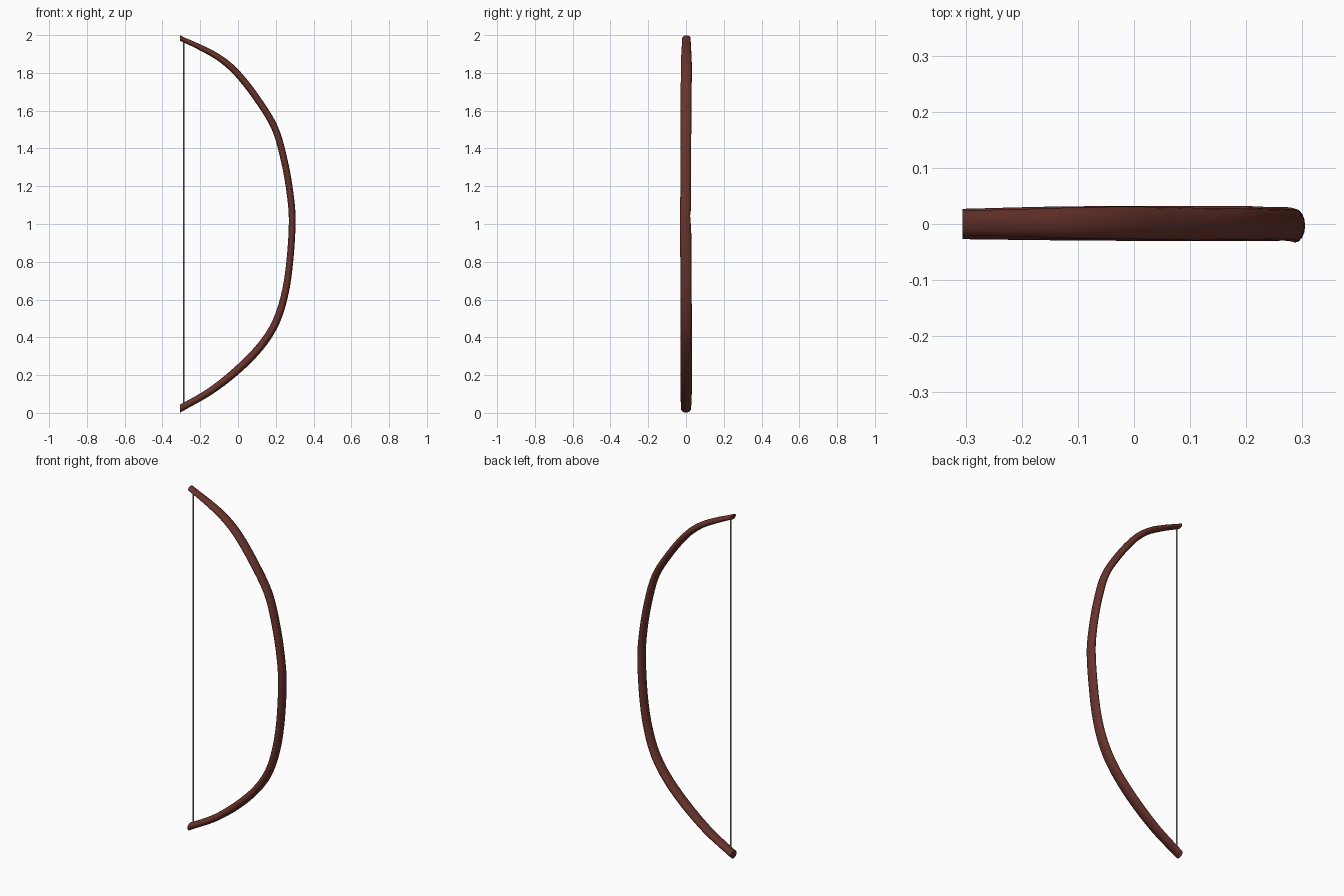
import bpy, bmesh, math
from mathutils import Vector

if "Cube" in bpy.data.objects:
    bpy.data.objects.remove(bpy.data.objects["Cube"])


def material(name, rgb):
    m = bpy.data.materials.new(name)
    m.diffuse_color = (*rgb, 1)
    m.use_nodes = True
    m.node_tree.nodes["Principled BSDF"].inputs["Base Color"].default_value = m.diffuse_color
    return m


wood = material("dark red wood", (0.14, 0.033, 0.025))
cord = material("light grey cord", (0.34, 0.34, 0.34))


def make_object(name, bm, mat):
    bmesh.ops.recalc_face_normals(bm, faces=bm.faces)
    me = bpy.data.meshes.new(name)
    bm.to_mesh(me)
    bm.free()
    me.materials.append(mat)
    ob = bpy.data.objects.new(name, me)
    bpy.context.collection.objects.link(ob)
    bpy.context.view_layer.objects.active = ob
    ob.select_set(True)
    bpy.ops.object.shade_smooth_by_angle(angle=math.radians(45))
    ob.select_set(False)
    return ob


# Bow stave stations: x, z, half thickness, half width, y offset
stations = [
    (-0.306, 1.984, 0.012, 0.022, 0.002),
    (-0.19, 1.930, 0.015, 0.025, 0.002),
    (-0.09, 1.873, 0.017, 0.028, 0.002),
    (0.00, 1.793, 0.018, 0.029, 0.002),
    (0.102, 1.662, 0.018, 0.029, 0.000),
    (0.194, 1.510, 0.018, 0.028, 0.000),
    (0.244, 1.340, 0.018, 0.028, -0.001),
    (0.275, 1.167, 0.018, 0.028, -0.002),
    (0.287, 1.010, 0.018, 0.030, -0.003),
    (0.273, 0.790, 0.018, 0.030, 0.000),
    (0.246, 0.620, 0.019, 0.030, 0.000),
    (0.198, 0.475, 0.020, 0.031, 0.001),
    (0.119, 0.352, 0.021, 0.031, 0.001),
    (0.00, 0.230, 0.021, 0.031, 0.001),
    (-0.146, 0.115, 0.019, 0.030, 0.001),
    (-0.306, 0.023, 0.018, 0.027, 0.000),
]


def smooth_path(pts, steps):
    """Catmull-Rom interpolation through all columns."""
    p = [Vector(q) for q in pts]
    p = [2 * p[0] - p[1]] + p + [2 * p[-1] - p[-2]]
    out = []
    for i in range(1, len(p) - 2):
        a, b, c, d = p[i - 1:i + 3]
        for k in range(steps):
            t = k / steps
            out.append(0.5 * (2 * b + (c - a) * t + (2 * a - 5 * b + 4 * c - d) * t * t
                              + (3 * b - a - 3 * c + d) * t ** 3))
    out.append(p[-2])
    return out


path = smooth_path(stations, 5)
N = 16
bm = bmesh.new()
rings = []
for i, s in enumerate(path):
    x, z, th, w, yo = s
    a, b = path[max(i - 1, 0)], path[min(i + 1, len(path) - 1)]
    tan = Vector((b[0] - a[0], 0, b[1] - a[1])).normalized()
    nrm = Vector((tan.z, 0, -tan.x))
    if i in (0, len(path) - 1):          # tips are cut upright
        nrm = Vector((0, 0, math.copysign(1, nrm.z)))
        th *= 1.2
    notch = 0.012 * max(0, 1 - abs(z - 1.03) / 0.025)   # small arrow rest notch
    ring = []
    for k in range(N):
        t = 2 * math.pi * k / N
        y = min(yo + w * math.cos(t), yo + w - notch)
        ring.append(bm.verts.new(Vector((x, y, z)) + nrm * th * math.sin(t)))
    rings.append(ring)
for r, q in zip(rings, rings[1:]):
    for k in range(N):
        bm.faces.new((r[k], r[(k + 1) % N], q[(k + 1) % N], q[k]))
bm.faces.new(rings[0])
bm.faces.new(rings[-1])
make_object("bow_stave", bm, wood)

# Bow string: thin upright cord between the tips
bm = bmesh.new()
bmesh.ops.create_cone(bm, cap_ends=True, segments=8, radius1=0.005, radius2=0.005, depth=1.94)
bmesh.ops.scale(bm, verts=bm.verts, vec=(0.7, 1, 1))
bmesh.ops.translate(bm, verts=bm.verts, vec=(-0.288, 0, 1.006))
make_object("bow_string", bm, cord)
